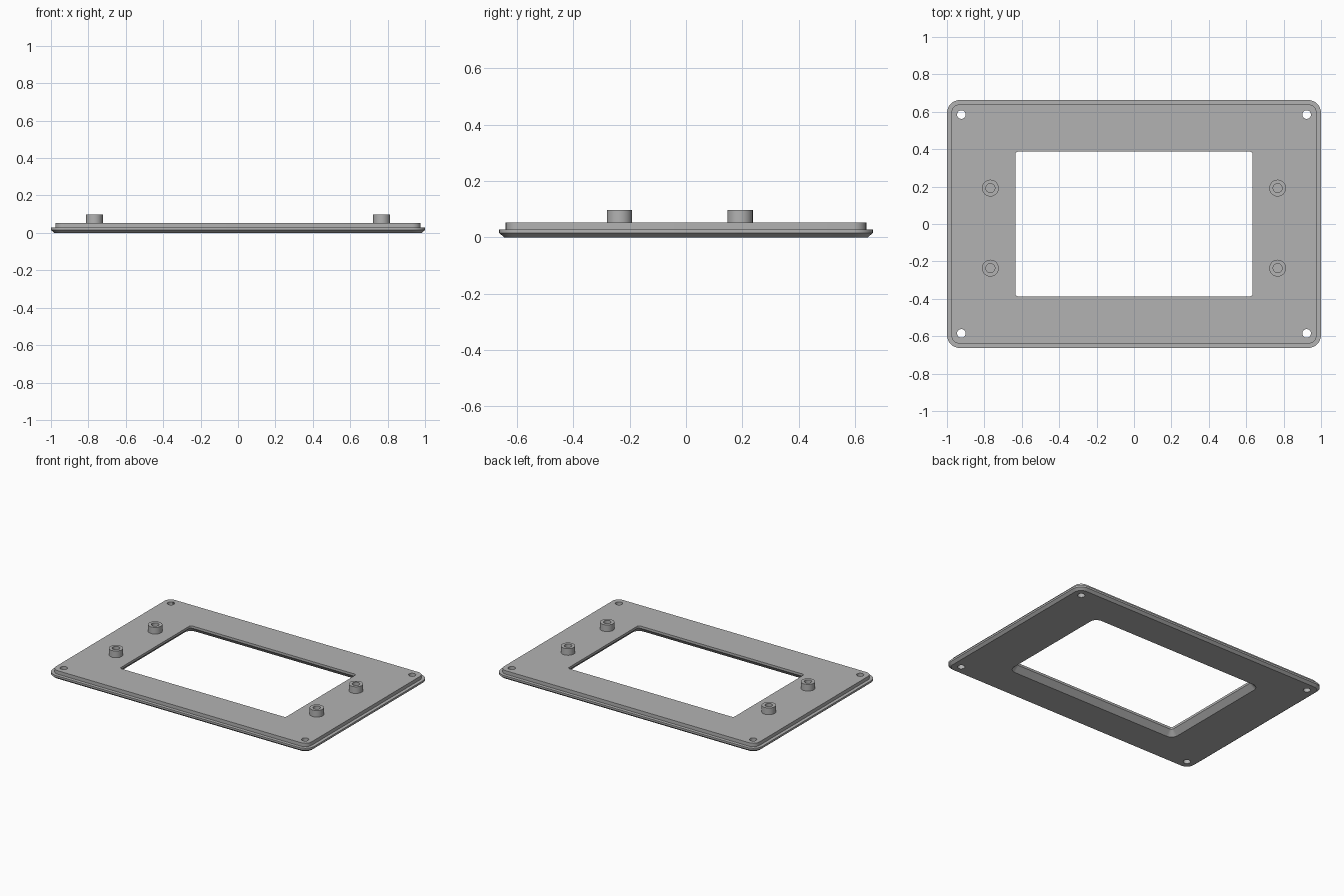
import bpy, bmesh
from math import sin, cos, pi

cube = bpy.data.objects.get("Cube")
if cube:
    bpy.data.objects.remove(cube, do_unlink=True)

grey = bpy.data.materials.new("plain grey")
grey.use_nodes = True
colour = (0.45, 0.45, 0.45, 1)
grey.diffuse_color = colour
grey.node_tree.nodes["Principled BSDF"].inputs["Base Color"].default_value = colour


def loft(name, rings):
    """Join equal-length rings of points into a closed tube that loops back on itself."""
    bm = bmesh.new()
    loops = [[bm.verts.new(p) for p in ring] for ring in rings]
    for a, b in zip(loops, loops[1:] + loops[:1]):
        for i in range(len(a)):
            j = (i + 1) % len(a)
            bm.faces.new((a[i], a[j], b[j], b[i]))
    bmesh.ops.recalc_face_normals(bm, faces=bm.faces)
    mesh = bpy.data.meshes.new(name)
    bm.to_mesh(mesh)
    bm.free()
    mesh.materials.append(grey)
    obj = bpy.data.objects.new(name, mesh)
    bpy.context.collection.objects.link(obj)
    return obj


def rounded_rect(hx, hy, radius, z, steps=8):
    points = []
    for corner, (sx, sy) in enumerate([(1, 1), (-1, 1), (-1, -1), (1, -1)]):
        for i in range(steps + 1):
            a = (corner + i / steps) * pi / 2
            points.append((sx * (hx - radius) + radius * cos(a),
                           sy * (hy - radius) + radius * sin(a), z))
    return points


def circle(x, y, radius, z, sides=32):
    return [(x + radius * cos(2 * pi * i / sides),
             y + radius * sin(2 * pi * i / sides), z) for i in range(sides)]


def smooth(obj):
    bpy.ops.object.select_all(action='DESELECT')
    obj.select_set(True)
    bpy.context.view_layer.objects.active = obj
    bpy.ops.object.shade_smooth_by_angle(angle=pi / 6)


# Bezel plate: chamfered rim, raised step, window with a lip and a flared underside
HX, HY, TOP = 1.0, 0.663, 0.052
WX, WY = 0.634, 0.387
outer = [(0.018, 0), (0, 0.015), (0, 0.028), (0.023, 0.028), (0.023, TOP)]
window = [(0, TOP), (0, 0.036), (0.035, 0)]
plate = loft("bezel_plate",
             [rounded_rect(HX - d, HY - d, 0.07 - d, z) for d, z in outer] +
             [rounded_rect(WX + d, WY + d, 0.015 + d, z) for d, z in window])

# Screw holes through the four corners
for sx in (-1, 1):
    for sy in (-1, 1):
        bpy.ops.mesh.primitive_cylinder_add(vertices=32, radius=0.023, depth=0.3,
                                            location=(sx * 0.923, sy * 0.585, 0))
        cutter = bpy.context.object
        cutter.name = "screw_hole_cutter"
        cutter.hide_render = True
        cutter.data.materials.append(grey)
        cut = plate.modifiers.new("screw_hole", 'BOOLEAN')
        cut.operation, cut.solver, cut.object = 'DIFFERENCE', 'EXACT', cutter
        bpy.context.view_layer.objects.active = plate
        bpy.ops.object.modifier_apply(modifier=cut.name)
        bpy.data.objects.remove(cutter, do_unlink=True)
smooth(plate)

# Hollow standoffs on the back of the plate, the bore stopping at the plate
for side, x in (("left", 0.768), ("right", -0.768)):
    for end, y in (("rear", 0.192), ("front", -0.236)):
        smooth(loft(f"standoff_{side}_{end}",
                    [circle(x, y, r, z) for r, z in
                     [(0.045, TOP - 0.002), (0.045, 0.098),
                      (0.024, 0.098), (0.024, TOP - 0.002)]]))
